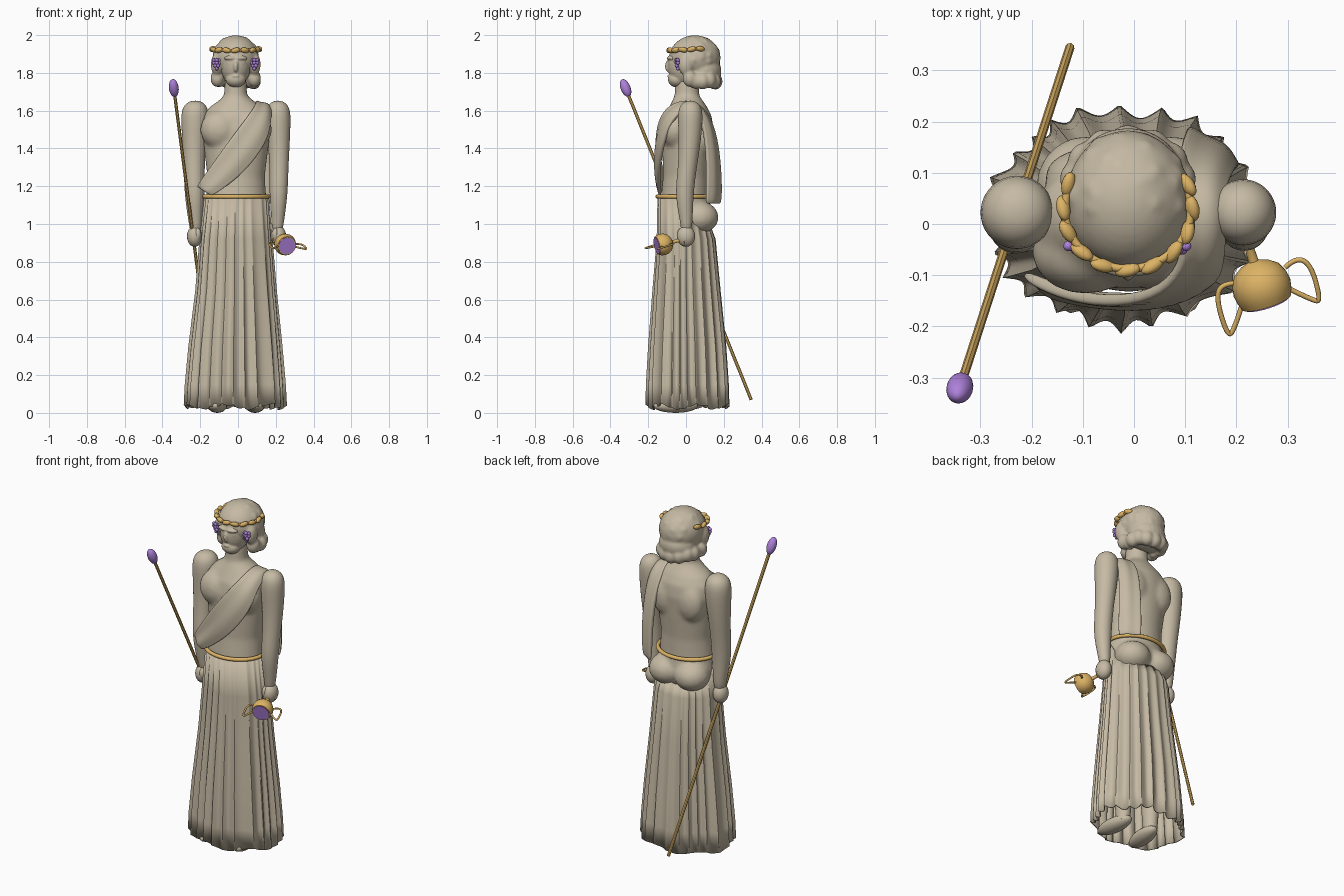
import bpy, bmesh, math, random
from mathutils import Vector, Matrix, Euler

if "Cube" in bpy.data.objects:
    bpy.data.objects.remove(bpy.data.objects["Cube"])

random.seed(4)
CX = -0.01  # body axis


def material(name, color):
    m = bpy.data.materials.new(name)
    m.diffuse_color = (*color, 1)
    m.use_nodes = True
    m.node_tree.nodes["Principled BSDF"].inputs["Base Color"].default_value = m.diffuse_color
    return m


STONE = material("stone", (0.56, 0.49, 0.37))
GOLD = material("gold", (0.72, 0.45, 0.13))
PURPLE = material("purple", (0.42, 0.22, 0.70))


def finish(name, bm, mat, angle=50):
    bmesh.ops.recalc_face_normals(bm, faces=bm.faces)
    me = bpy.data.meshes.new(name)
    bm.to_mesh(me)
    bm.free()
    me.materials.append(mat)
    me.shade_smooth()
    me.set_sharp_from_angle(angle=math.radians(angle))
    ob = bpy.data.objects.new(name, me)
    bpy.context.collection.objects.link(ob)
    return ob


def blob(bm, loc, size, rot=(0, 0, 0), seg=20):
    bmesh.ops.create_uvsphere(bm, u_segments=seg, v_segments=seg // 2 + 2, radius=1,
                              matrix=Matrix.LocRotScale(Vector(loc), Euler(rot), Vector(size)))


def loft(bm, rings, n=32, cap=True, shape=None):
    """Join elliptical rings (cx, cy, z, rx, ry); shape may adjust each point."""
    rows = []
    for i, (cx, cy, z, rx, ry) in enumerate(rings):
        row = []
        for k in range(n):
            a = math.tau * k / n
            p = Vector((cx + rx * math.cos(a), cy + ry * math.sin(a), z))
            row.append(bm.verts.new(shape(p, a, i, Vector((cx, cy, z))) if shape else p))
        rows.append(row)
    for r0, r1 in zip(rows, rows[1:]):
        for k in range(n):
            bm.faces.new((r0[k], r0[(k + 1) % n], r1[(k + 1) % n], r1[k]))
    if cap:
        bm.faces.new(rows[0][::-1])
        bm.faces.new(rows[-1])


def tube(name, pts, r, mat, cyclic=False):
    cu = bpy.data.curves.new(name, 'CURVE')
    cu.dimensions = '3D'
    cu.bevel_depth, cu.bevel_resolution, cu.use_fill_caps = r, 3, True
    sp = cu.splines.new('NURBS')
    sp.points.add(len(pts) - 1)
    for p, co in zip(sp.points, pts):
        p.co = (*co, 1)
    sp.use_cyclic_u, sp.use_endpoint_u, sp.order_u, sp.resolution_u = cyclic, True, 3, 6
    cu.materials.append(mat)
    ob = bpy.data.objects.new(name, cu)
    bpy.context.collection.objects.link(ob)
    return ob


def fuse(ob, voxel, repeat):
    m = ob.modifiers.new("fuse", 'REMESH')
    m.mode, m.voxel_size, m.use_smooth_shade = 'VOXEL', voxel, True
    s = ob.modifiers.new("soften", 'SMOOTH')
    s.factor, s.iterations = 0.5, repeat


# torso with chest, shoulder blades, neck and buttocks fused
bm = bmesh.new()
loft(bm, [(CX, 0, .94, .16, .11), (CX, .005, 1.05, .17, .13), (CX, -.005, 1.14, .16, .128),
          (CX, 0, 1.25, .152, .122), (CX, .005, 1.38, .168, .13), (CX, .01, 1.5, .185, .135),
          (CX, .012, 1.57, .178, .125), (CX, .012, 1.62, .14, .1), (CX, .008, 1.655, .09, .08),
          (-.013, .005, 1.68, .062, .066), (-.013, .005, 1.78, .056, .06)])
for s in (-1, 1):
    blob(bm, (CX + s * .085, -.055, 1.5), (.105, .082, .105))
    blob(bm, (CX + s * .08, .09, 1.47), (.085, .058, .11))
    blob(bm, (CX + s * .082, .075, 1.035), (.1, .098, .085))
fuse(finish("torso", bm, STONE), .011, 10)

# head and face
bm = bmesh.new()
blob(bm, (-.012, -.01, 1.845), (.08, .088, .118), seg=32)
blob(bm, (-.012, -.048, 1.765), (.054, .048, .042))
blob(bm, (-.012, -.096, 1.835), (.012, .015, .032))
blob(bm, (-.012, -.088, 1.783), (.02, .012, .007))
for s in (-1, 1):
    blob(bm, (-.012 + s * .032, -.084, 1.878), (.032, .016, .01), (0, 0, s * .3))
    blob(bm, (-.012 + s * .032, -.08, 1.854), (.017, .009, .007))
fuse(finish("head", bm, STONE), .005, 4)

# curly hair: a cap with a ring of locks around the nape and temples
bm = bmesh.new()
blob(bm, (-.012, .047, 1.88), (.122, .136, .119), seg=32)
blob(bm, (-.012, .09, 1.81), (.108, .098, .085), seg=24)
for k in range(9):
    a = math.radians(-22 + 28 * k)
    blob(bm, (-.012 + .096 * math.cos(a), .08 + .076 * math.sin(a), 1.76 + random.uniform(-.006, .012)),
         (.038, .038, .044))
for k in range(26):
    a, e = random.uniform(-.5, math.pi + .5), random.uniform(-.5, 1.2)
    blob(bm, (-.012 + .098 * math.cos(a) * math.cos(e), .047 + .11 * math.sin(a) * math.cos(e),
              1.882 + .09 * math.sin(e)), (.03, .03, .03), seg=12)
for s in (-1, 1):
    blob(bm, (-.012 + s * .1, .0, 1.845), (.032, .042, .06))
    blob(bm, (-.012 + s * .098, .02, 1.77), (.036, .038, .045))
fuse(finish("hair", bm, STONE), .007, 6)

# arms and fists
for s, side, thick, dx in ((-1, "right", 1.03, -.008), (1, "left", .93, -.007)):
    bm = bmesh.new()
    arm = [(.215, .0, .95, .028), (.217, .003, 1.0, .034), (.22, -.005, 1.09, .045), (.222, -.007, 1.18, .053),
           (.224, .005, 1.28, .053), (.224, .018, 1.4, .06), (.221, .022, 1.5, .068), (.22, .023, 1.58, .072),
           (.219, .023, 1.62, .063), (.218, .023, 1.643, .042), (.218, .023, 1.653, .015)]
    loft(bm, [(s * x + dx, y, z, r * thick, r * thick) for x, y, z, r in arm], 24)
    ob = finish(side + "_arm", bm, STONE, 80)
    sub = ob.modifiers.new("round", 'SUBSURF')
    sub.levels = sub.render_levels = 1
    bm = bmesh.new()
    blob(bm, (s * .221 + dx, 0, .935), (.041, .048, .056))
    blob(bm, (s * .205 + dx, -.026, .945), (.018, .022, .034))
    finish(side + "_fist", bm, STONE)

# feet and ankles beneath the skirt
bm = bmesh.new()
for s in (-1, 1):
    blob(bm, (CX + s * .1, -.055, .038), (.05, .12, .038), (0, 0, s * .12))
    x = CX + s * .095
    loft(bm, [(x, .01, .03, .035, .04), (x, .01, .3, .055, .06), (x, 0, .6, .065, .07), (x, 0, .97, .075, .09)], 20)
finish("feet_and_legs", bm, STONE)


# pleated skirt, lower at the back where the hips show
def pleat(p, a, i, c):
    w = a + .06 * math.sin(3 * a) + .05 * math.sin(5 * a + 1)
    d = (p - c).normalized()
    fold = .4 - abs(math.sin(12 * w)) + .25 * math.sin(7 * a + .5)
    q = p + d * fold * (.005, .009, .013, .018, .022, .024)[i]
    if i == 0:
        q.z -= .16 * max(0, math.sin(a)) ** .5
    if i == 5:
        q.z += .01 * math.sin(6 * a) + .012 * fold
    return q


bm = bmesh.new()
loft(bm, [(-.008, -.008, 1.145, .17, .14), (-.012, .003, .92, .191, .153), (-.012, .006, .65, .212, .176),
          (-.016, .011, .35, .244, .201), (-.017, .013, .15, .261, .212), (-.017, .014, .035, .266, .214)],
     216, False, pleat)
ob = finish("pleated_skirt", bm, STONE, 40)
sol = ob.modifiers.new("cloth", 'SOLIDIFY')
sol.thickness, sol.offset = .006, -1

# belt
tube("belt", [(CX + .172 * math.cos(k * math.tau / 48), -.006 + .145 * math.sin(k * math.tau / 48), 1.145)
              for k in range(48)], .011, GOLD, True)

# sash: hangs down the back, over the shoulder, across the chest to the hip
rows = [((.10, .182, 1.10), (.20, .105, 1.10)), ((.10, .178, 1.3), (.20, .115, 1.3)),
        ((.09, .15, 1.5), (.19, .1, 1.5)), ((.08, .085, 1.62), (.17, .06, 1.61)),
        ((.095, .0, 1.65), (.175, .0, 1.615)), ((.09, -.085, 1.625), (.172, -.075, 1.55)),
        ((.035, -.138, 1.55), (.16, -.115, 1.45)), ((-.06, -.15, 1.425), (.075, -.145, 1.32)),
        ((-.15, -.13, 1.295), (-.03, -.148, 1.22)), ((-.22, -.09, 1.195), (-.145, -.14, 1.145))]
rows = [(Vector(a), Vector(b)) for a, b in rows]
bm = bmesh.new()
grid = []
for i, (a, b) in enumerate(rows):
    prev, nxt = rows[max(i - 1, 0)], rows[min(i + 1, len(rows) - 1)]
    n = (sum(nxt, Vector()) - sum(prev, Vector())).cross(b - a).normalized()
    line = []
    for k in range(11):
        t = k / 10
        lift = .013 * math.sin(math.pi * t) + .003 * math.cos(t * math.tau * 1.5)
        line.append(bm.verts.new(a.lerp(b, t) + n * lift))
    grid.append(line)
for r0, r1 in zip(grid, grid[1:]):
    for k in range(10):
        bm.faces.new((r0[k], r0[k + 1], r1[k + 1], r1[k]))
ob = finish("sash", bm, STONE, 80)
sol = ob.modifiers.new("cloth", 'SOLIDIFY')
sol.thickness, sol.offset = .024, 0
sub = ob.modifiers.new("round", 'SUBSURF')
sub.levels = sub.render_levels = 2

# wreath of leaves and two bunches of grapes
arc = []
bm = bmesh.new()
for k in range(11):
    a = math.radians(-203 + 226 * k / 10)
    p = Vector((-.012 + .126 * math.cos(a), .03 + .12 * math.sin(a), 1.925 + .006 * math.sin(a)))
    arc.append(p)
    blob(bm, p, (.026, .013, .015), (.6, (-1) ** k * .2, a + math.pi / 2 + .2), 12)
finish("wreath_leaves", bm, GOLD)
tube("wreath_band", arc, .008, GOLD)
bm = bmesh.new()
for s in (-1, 1):
    for row, count in enumerate((3, 3, 2, 1)):
        for k in range(count):
            blob(bm, (-.013 + s * .1 + (k - (count - 1) / 2) * .015, -.043 - .007 * (k % 2), 1.868 - row * .015),
                 (.01, .01, .01), seg=12)
finish("grapes", bm, PURPLE)


def aim(ob, start, end):
    d = Vector(end) - Vector(start)
    ob.matrix_world = Matrix.Translation(start) @ d.to_track_quat('Z', 'Y').to_matrix().to_4x4()


# staff with a bud at its tip
foot, tip = (-.125, .345, .07), (-.34, -.32, 1.72)
length = (Vector(tip) - Vector(foot)).length
bm = bmesh.new()
loft(bm, [(0, 0, 0, .009, .009), (0, 0, length, .009, .009)], 8)
aim(finish("staff", bm, GOLD, 30), foot, tip)
bm = bmesh.new()
blob(bm, (0, 0, length), (.026, .026, .05))
aim(finish("staff_bud", bm, PURPLE), foot, tip)

# tipped cup with wine and two handles
base, mouth = (.215, -.015, .918), (.262, -.163, .882)
profile = [(.036, 0), (.036, .007), (.014, .014), (.009, .035), (.01, .062), (.03, .07), (.046, .082),
           (.055, .1), (.058, .117), (.055, .135), (.05, .148), (.044, .148), (.044, .14)]
bm = bmesh.new()
loft(bm, [(0, 0, h, r, r) for r, h in profile], 32)
aim(finish("cup", bm, GOLD, 45), base, mouth)
bm = bmesh.new()
loft(bm, [(0, 0, .135, .045, .045), (0, 0, .151, .045, .045)], 32)
aim(finish("wine", bm, PURPLE, 30), base, mouth)
tube("cup_handle_outer", [(.295, -.085, .892), (.315, -.065, .895), (.345, -.078, .89), (.365, -.15, .868),
                          (.35, -.15, .868), (.3, -.125, .88)], .005, GOLD)
tube("cup_handle_inner", [(.205, -.115, .895), (.172, -.115, .9), (.16, -.145, .895), (.182, -.218, .872),
                          (.195, -.21, .872), (.215, -.145, .885)], .005, GOLD)
